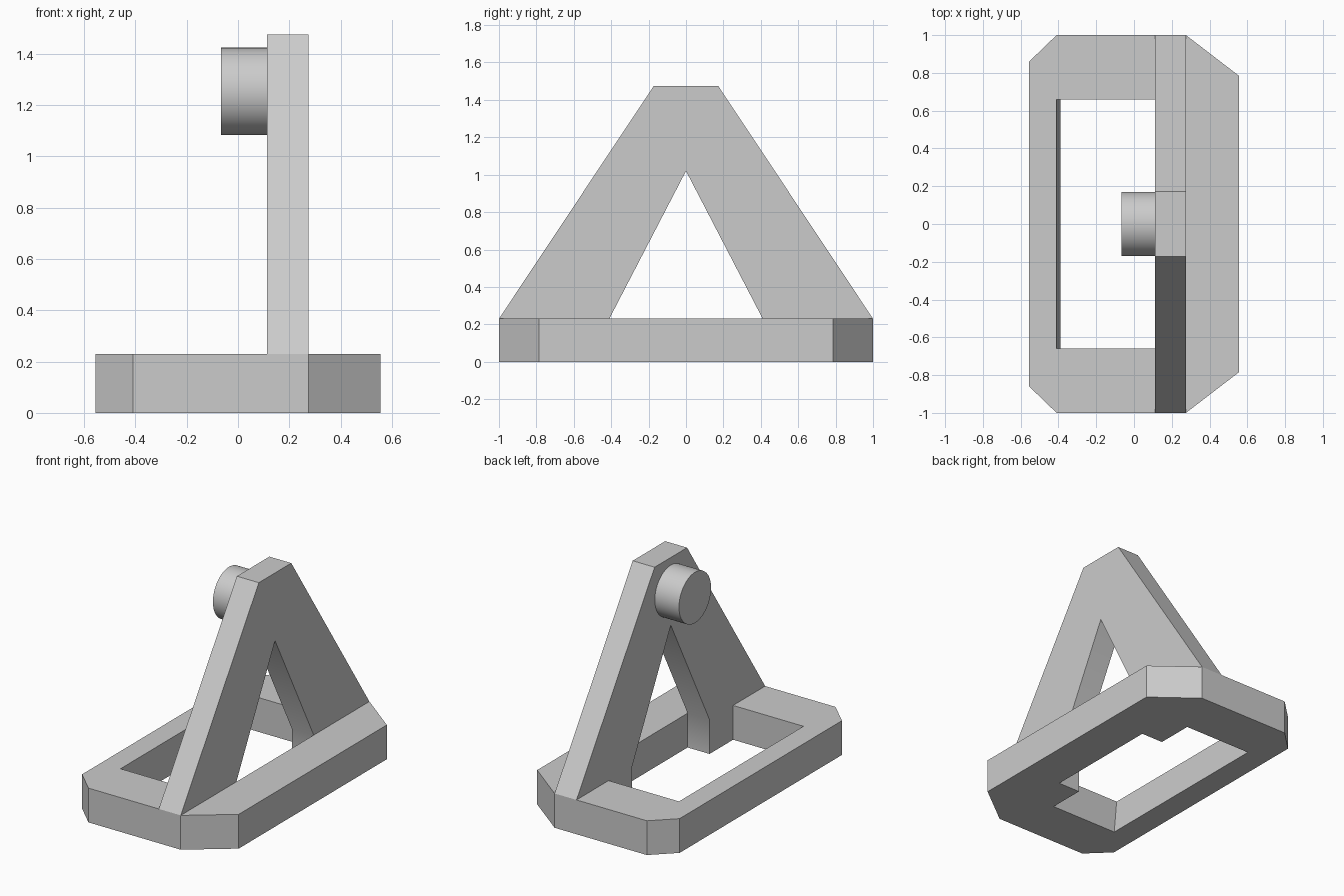
import bpy, bmesh, math
from mathutils import Matrix

cube = bpy.data.objects.get("Cube")
if cube:
    bpy.data.objects.remove(cube)

grey = bpy.data.materials.new("plain_grey")
grey.use_nodes = True
GREY = (0.6, 0.6, 0.6, 1)
grey.diffuse_color = GREY
grey.node_tree.nodes["Principled BSDF"].inputs["Base Color"].default_value = GREY

BASE_H, TOP, APEX = 0.23, 1.475, 1.02
PLATE = (0.1125, 0.275)


def finish(bm, name):
    bmesh.ops.recalc_face_normals(bm, faces=bm.faces)
    mesh = bpy.data.meshes.new(name)
    bm.to_mesh(mesh)
    bm.free()
    mesh.materials.append(grey)
    obj = bpy.data.objects.new(name, mesh)
    bpy.context.collection.objects.link(obj)
    bpy.ops.object.select_all(action='DESELECT')
    obj.select_set(True)
    bpy.context.view_layer.objects.active = obj
    bpy.ops.object.shade_smooth_by_angle(angle=math.radians(30))
    return obj


# Stand: back half of the base ring and upright frame, then mirrored
bm = bmesh.new()


def face(points):
    bm.faces.new([bm.verts.new(p) for p in points])


x0, x1 = PLATE
outer = [(0.555, 0), (0.555, 0.785), (x1, 1), (x0, 1), (-0.41, 1), (-0.555, 0.86), (-0.555, 0)]
inner_top = [(x1, 0), (x1, 0.41), (x0, 0.41), (x0, 0.66), (-0.41, 0.66), (-0.41, 0)]
# the far wall of the opening leans slightly
inner_low = inner_top[:4] + [(-0.39, 0.66), (-0.39, 0)]


def ring_faces(inner, z, with_foot):
    o, i = outer, inner
    patches = [[o[0], o[1], o[2], i[1], i[0]],
               [o[3], o[4], i[4], i[3]],
               [o[4], o[5], o[6], i[5], i[4]]]
    if with_foot:
        patches.append([o[2], o[3], i[3], i[2], i[1]])
    for patch in patches:
        face([(x, y, z) for x, y in patch])


def walls(low, high):
    for k in range(len(low) - 1):
        face([(*low[k], 0), (*low[k + 1], 0), (*high[k + 1], BASE_H), (*high[k], BASE_H)])


ring_faces(inner_low, 0, True)
ring_faces(inner_top, BASE_H, False)
walls(outer, outer)
walls(inner_low, inner_top)

# Upright leg: two side faces, outer slope, top and inner slope
leg = [(1, BASE_H), (0.172, TOP), (0, TOP), (0, APEX), (0.41, BASE_H)]
for x in PLATE:
    face([(x, y, z) for y, z in leg])
for k in (0, 1, 3):
    (ya, za), (yb, zb) = leg[k], leg[k + 1]
    face([(x0, ya, za), (x1, ya, za), (x1, yb, zb), (x0, yb, zb)])

copy = bmesh.ops.duplicate(bm, geom=bm.verts[:] + bm.edges[:] + bm.faces[:])["geom"]
bmesh.ops.scale(bm, vec=(1, -1, 1), verts=[g for g in copy if isinstance(g, bmesh.types.BMVert)])
bmesh.ops.remove_doubles(bm, verts=bm.verts, dist=0.0005)
bmesh.ops.recalc_face_normals(bm, faces=bm.faces)
bmesh.ops.dissolve_limit(bm, angle_limit=0.01, verts=bm.verts, edges=bm.edges)
finish(bm, "stand")

# Round peg near the top of the frame
bm = bmesh.new()
left, right = -0.067, x0
place = Matrix.Translation(((left + right) / 2, 0, 1.254)) @ Matrix.Rotation(math.pi / 2, 4, 'Y')
bmesh.ops.create_cone(bm, cap_ends=True, segments=64, radius1=0.17, radius2=0.17,
                      depth=right - left, matrix=place)
finish(bm, "peg")
